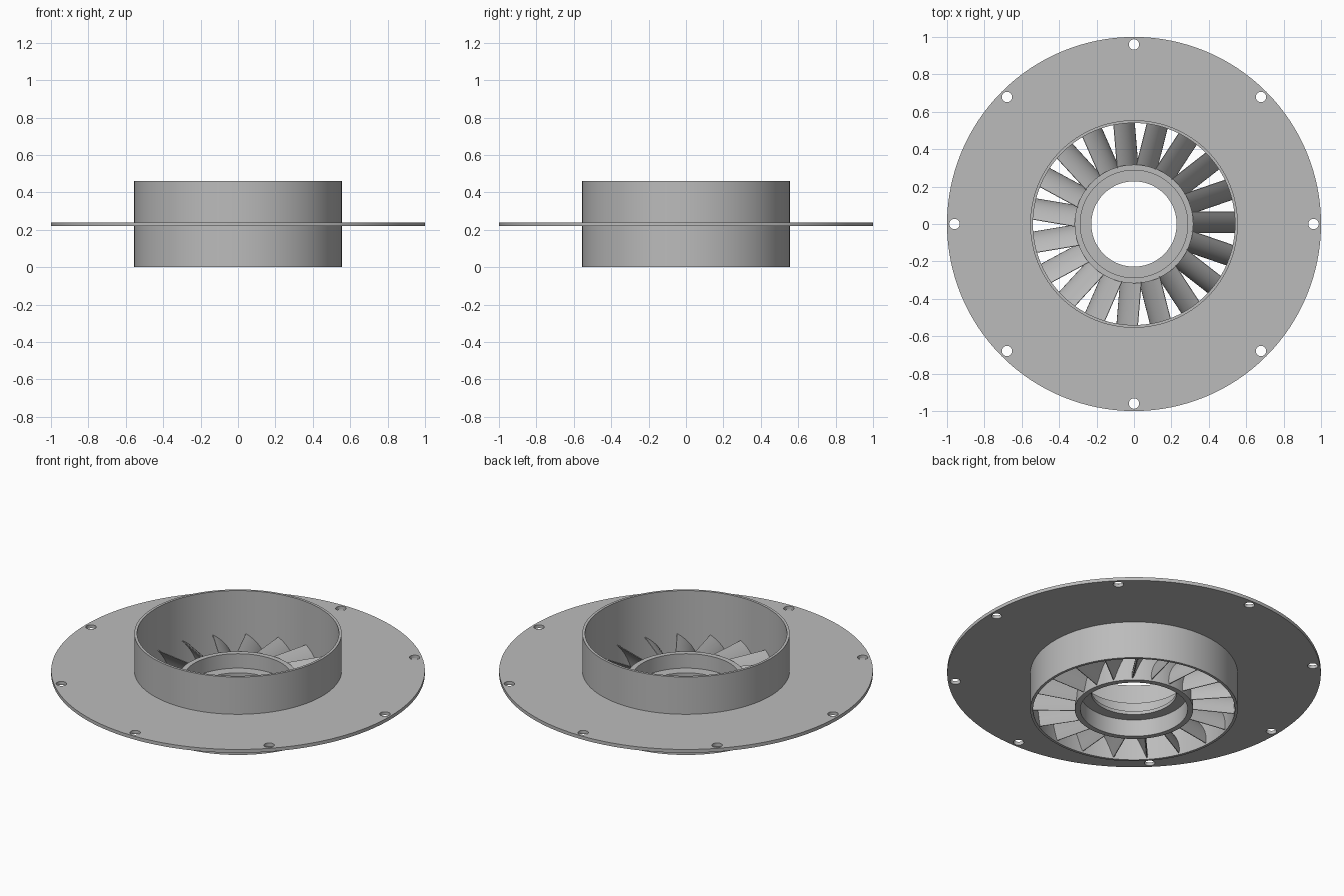
import bpy
import bmesh
from math import cos, sin, pi, tau, radians
from mathutils import Vector

if "Cube" in bpy.data.objects:
    bpy.data.objects.remove(bpy.data.objects["Cube"])

SEGMENTS = 128
BLADES = 19
HOLES = 8

grey = bpy.data.materials.new("machined_grey")
grey.use_nodes = True
COLOUR = (0.5, 0.5, 0.5, 1)
grey.diffuse_color = COLOUR
grey.node_tree.nodes["Principled BSDF"].inputs["Base Color"].default_value = COLOUR


def add_object(name, data):
    obj = bpy.data.objects.new(name, data)
    bpy.context.collection.objects.link(obj)
    return obj


def select_only(obj):
    bpy.ops.object.select_all(action="DESELECT")
    obj.select_set(True)
    bpy.context.view_layer.objects.active = obj


def mesh_object(name, bm):
    bmesh.ops.recalc_face_normals(bm, faces=bm.faces)
    mesh = bpy.data.meshes.new(name)
    bm.to_mesh(mesh)
    bm.free()
    mesh.materials.append(grey)
    obj = add_object(name, mesh)
    select_only(obj)
    bpy.ops.object.shade_smooth_by_angle(angle=radians(35))
    return obj


def lathe(name, profile):
    """Turn a closed (radius, height) profile around the z axis."""
    bm = bmesh.new()
    rings = [[bm.verts.new((r * cos(a), r * sin(a), z)) for r, z in profile]
             for a in (tau * i / SEGMENTS for i in range(SEGMENTS))]
    n = len(profile)
    for i, ring in enumerate(rings):
        after = rings[(i + 1) % SEGMENTS]
        for j in range(n):
            k = (j + 1) % n
            bm.faces.new((ring[j], after[j], after[k], ring[k]))
    return mesh_object(name, bm)


def add_circle(curve, x, y, radius, count):
    spline = curve.splines.new("POLY")
    spline.points.add(count - 1)
    spline.use_cyclic_u = True
    for i, point in enumerate(spline.points):
        a = tau * i / count
        point.co = (x + radius * cos(a), y + radius * sin(a), 0, 1)


# Outer housing tube
lathe("housing", [(0.54, 0), (0.555, 0), (0.555, 0.46), (0.54, 0.46)])

# Hub ring with an inner ledge
lathe("hub", [(0.287, 0), (0.317, 0), (0.317, 0.205), (0.287, 0.205),
              (0.287, 0.12), (0.228, 0.12), (0.228, 0.10), (0.287, 0.10)])

# Mounting flange with bolt holes
outline = bpy.data.curves.new("flange", "CURVE")
outline.dimensions = "2D"
outline.fill_mode = "BOTH"
outline.extrude = 0.01
add_circle(outline, 0, 0, 1.0, SEGMENTS)
add_circle(outline, 0, 0, 0.552, SEGMENTS)
for i in range(HOLES):
    a = tau * i / HOLES
    add_circle(outline, 0.96 * cos(a), 0.96 * sin(a), 0.028, 24)
outline.materials.append(grey)
flange = add_object("flange", outline)
flange.location.z = 0.23
select_only(flange)
bpy.ops.object.convert(target="MESH")
bpy.ops.object.shade_smooth_by_angle(angle=radians(35))

# Curved blade: steep at the foot, leaning over at the tip
foot, bend, tip = Vector((-0.045, 0.01)), Vector((-0.03, 0.13)), Vector((0.065, 0.205))
STEPS = 12
front, back = [], []
for i in range(STEPS + 1):
    u = i / STEPS
    p = foot * (1 - u) ** 2 + bend * 2 * u * (1 - u) + tip * u ** 2
    d = ((bend - foot) * (1 - u) + (tip - bend) * u).normalized()
    half = 0.002 + 0.010 * sin(pi * u ** 0.7)
    side = Vector((-d.y, d.x)) * half
    front.append(p + side)
    back.append(p - side)
section = front + back[::-1]

bm = bmesh.new()
inner, outer = [[bm.verts.new((r, p.x, p.y)) for p in section] for r in (0.306, 0.547)]
bm.faces.new(inner)
bm.faces.new(outer)
for j in range(len(section)):
    k = (j + 1) % len(section)
    bm.faces.new((inner[j], inner[k], outer[k], outer[j]))
blade = mesh_object("blade_1", bm)

# Repeat the blade around the hub
for i in range(1, BLADES):
    copy = add_object(f"blade_{i + 1}", blade.data)
    copy.rotation_euler.z = tau * i / BLADES
